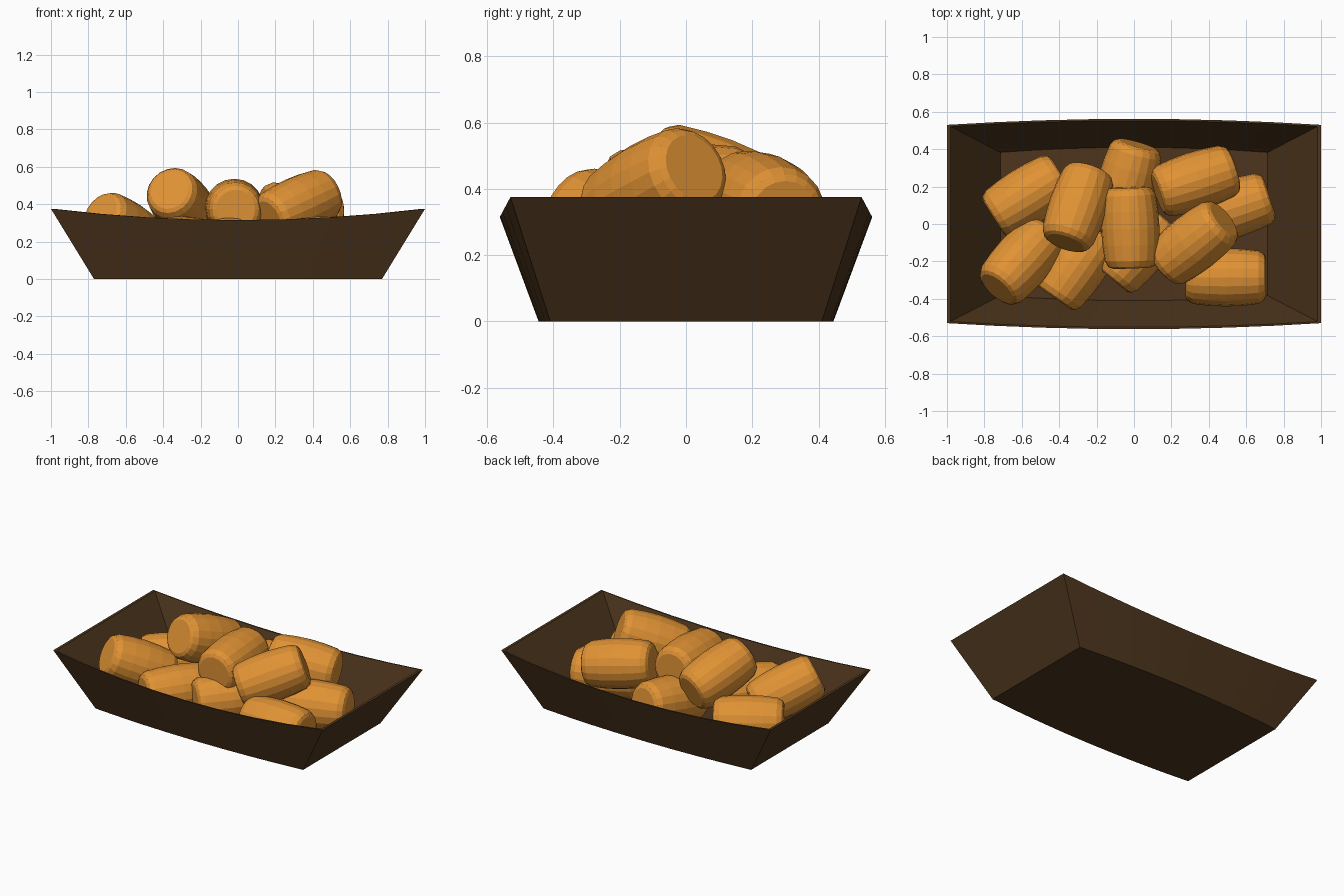
import bpy, bmesh, math
from mathutils import Vector

if "Cube" in bpy.data.objects:
    bpy.data.objects.remove(bpy.data.objects["Cube"])


def material(name, color):
    m = bpy.data.materials.new(name)
    m.diffuse_color = (*color, 1)
    m.use_nodes = True
    m.node_tree.nodes["Principled BSDF"].inputs["Base Color"].default_value = m.diffuse_color
    return m


def finish(bm, name, mat):
    bmesh.ops.recalc_face_normals(bm, faces=bm.faces)
    me = bpy.data.meshes.new(name)
    bm.to_mesh(me)
    bm.free()
    me.materials.append(mat)
    ob = bpy.data.objects.new(name, me)
    bpy.context.collection.objects.link(ob)
    return ob


brown = material("dark_card", (0.075, 0.036, 0.012))
orange = material("fried_potato", (0.75, 0.29, 0.035))

# Tray: four bowed rectangular loops, half length / mid and corner y / mid and corner z
STEPS = 8
LOOPS = [(0.77, 0.445, 0.41, 0.0, 0.0),
         (1.0, 0.562, 0.53, 0.315, 0.375),
         (0.982, 0.552, 0.522, 0.315, 0.375),
         (0.715, 0.41, 0.383, 0.02, 0.02)]
bm = bmesh.new()
rings = []
for hx, ym, yc, zm, zc in LOOPS:
    ring = []
    for side in (-1, 1):
        for i in range(STEPS + 1):
            t = 2 * i / STEPS - 1
            k = t * t
            ring.append(bm.verts.new((-side * t * hx, side * (ym + (yc - ym) * k),
                                      zm + (zc - zm) * k)))
    rings.append(ring)
n = len(rings[0])
for a, b in zip(rings, rings[1:]):
    for i in range(n):
        j = (i + 1) % n
        bm.faces.new((a[i], a[j], b[j], b[i]))
bm.faces.new(rings[0])
bm.faces.new(rings[-1])
finish(bm, "tray", brown)

# Potato pieces: bulged barrel profile (axial position, radius)
PROFILE = [(-0.215, 0.105), (-0.205, 0.125), (-0.175, 0.142), (-0.09, 0.152), (0, 0.156),
           (0.09, 0.152), (0.175, 0.142), (0.205, 0.125), (0.215, 0.105)]
SIDES = 20


def potato(index, x, y, z, heading, tilt):
    bm = bmesh.new()
    rows = [[bm.verts.new((r * math.cos(math.tau * s / SIDES),
                           r * math.sin(math.tau * s / SIDES), h))
             for s in range(SIDES)] for h, r in PROFILE]
    for a, b in zip(rows, rows[1:]):
        for i in range(SIDES):
            j = (i + 1) % SIDES
            bm.faces.new((a[i], a[j], b[j], b[i]))
    bm.faces.new(rows[0])
    bm.faces.new(rows[-1])
    ob = finish(bm, f"potato_piece_{index}", orange)
    h, t = math.radians(heading), math.radians(tilt)
    axis = Vector((math.cos(h) * math.cos(t), math.sin(h) * math.cos(t), math.sin(t)))
    ob.rotation_mode = 'QUATERNION'
    ob.rotation_quaternion = axis.to_track_quat('Z', 'Y')
    ob.location = (x, y, z)


# x, y, z, heading and upward tilt in degrees
PIECES = [(-0.57, 0.15, 0.18, 32, 0),
          (-0.60, -0.20, 0.26, 228, 24),
          (-0.30, -0.22, 0.18, 55, 0),
          (-0.30, 0.09, 0.40, 251, 20),
          (-0.04, 0.22, 0.20, 74, 8),
          (-0.02, -0.02, 0.38, 92, 2),
          (0.02, -0.13, 0.18, 50, 0),
          (0.32, -0.10, 0.39, 38, 20),
          (0.33, 0.23, 0.35, 198, 8),
          (0.52, 0.08, 0.18, 18, 0),
          (0.49, -0.285, 0.18, 0, 0)]
for i, p in enumerate(PIECES, 1):
    potato(i, *p)
